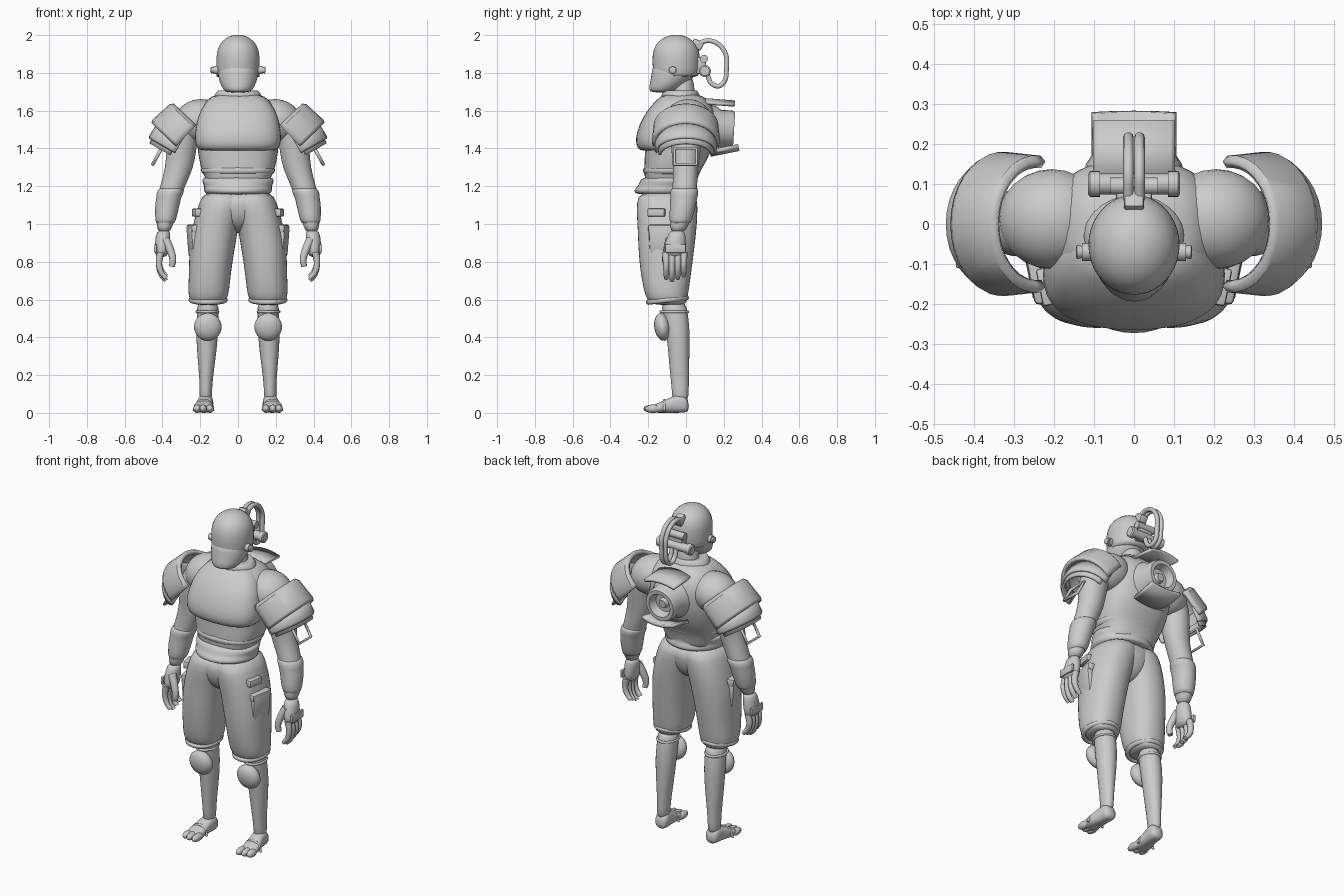
import bpy, bmesh, math
from mathutils import Vector, Matrix, Euler

if bpy.data.objects.get("Cube"):
    bpy.data.objects.remove(bpy.data.objects["Cube"])

grey = bpy.data.materials.new("plain grey")
grey.use_nodes = True
grey.diffuse_color = (.6, .6, .6, 1)
grey.node_tree.nodes["Principled BSDF"].inputs["Base Color"].default_value = (.6, .6, .6, 1)


def finish(name, bm, mirror=False, subdivide=0, thickness=0):
    """Turn a bmesh into a smooth shaded object, optionally mirrored to the other side."""
    bmesh.ops.recalc_face_normals(bm, faces=bm.faces)
    mesh = bpy.data.meshes.new(name)
    bm.to_mesh(mesh)
    bm.free()
    mesh.materials.append(grey)
    mesh.polygons.foreach_set("use_smooth", [True] * len(mesh.polygons))
    if not subdivide:
        mesh.set_sharp_from_angle(angle=math.radians(35))
    obj = bpy.data.objects.new(name, mesh)
    bpy.context.collection.objects.link(obj)
    if thickness:
        solid = obj.modifiers.new("Thickness", "SOLIDIFY")
        solid.thickness = thickness
        solid.offset = 0
    if subdivide:
        obj.modifiers.new("Smooth", "SUBSURF").levels = subdivide
        obj.modifiers["Smooth"].render_levels = subdivide
    if mirror:
        obj.modifiers.new("Mirror", "MIRROR").use_mirror_merge = False
    return obj


def loft(name, sections, mirror=False, subdivide=1, sides=20, power=1.0, matrix=None):
    """Skin oval rings given as (height, centre x, centre y, radius x, radius y)."""
    bm = bmesh.new()
    rings = []
    for height, cx, cy, rx, ry in sections:
        ring = []
        for i in range(sides):
            angle = math.tau * i / sides
            c, s = math.cos(angle), math.sin(angle)
            x = cx + rx * math.copysign(abs(c) ** power, c)
            y = cy + ry * math.copysign(abs(s) ** power, s)
            ring.append(bm.verts.new((x, y, height)))
        rings.append(ring)
    for low, high in zip(rings, rings[1:]):
        for i in range(sides):
            j = (i + 1) % sides
            bm.faces.new((low[i], low[j], high[j], high[i]))
    bm.faces.new(rings[0])
    bm.faces.new(rings[-1])
    if matrix:
        bm.transform(matrix)
    return finish(name, bm, mirror, subdivide)


def lathe(name, centre, direction, profile, mirror=False):
    """Revolve (distance, radius) pairs around an axis."""
    turn = Vector(direction).to_track_quat("Z", "Y").to_matrix().to_4x4()
    rings = [(d, 0, 0, r, r) for d, r in profile]
    return loft(name, rings, mirror, 0, 24, matrix=Matrix.Translation(centre) @ turn)


def ball(name, centre, radii, mirror=False, tilt=(0, 0, 0)):
    bm = bmesh.new()
    bmesh.ops.create_uvsphere(bm, u_segments=24, v_segments=14, radius=1)
    bm.transform(Matrix.LocRotScale(centre, Euler(tilt), radii))
    return finish(name, bm, mirror)


def box(name, centre, size, mirror=False, tilt=(0, 0, 0), bevel=.008):
    bm = bmesh.new()
    bmesh.ops.create_cube(bm, size=1)
    bm.transform(Matrix.LocRotScale(None, None, size))
    bmesh.ops.bevel(bm, geom=bm.edges[:], offset=bevel, segments=2, affect="EDGES", profile=.5)
    bm.transform(Matrix.LocRotScale(centre, Euler(tilt), None))
    return finish(name, bm, mirror)


def shell(name, base, axis, out, profile, half_angle, thickness=.014, mirror=False, widen=1.0):
    """Curved armour plate: (distance, radius) pairs swept part way round an axis."""
    axis, out, base = Vector(axis).normalized(), Vector(out).normalized(), Vector(base)
    across = axis.cross(out) * widen
    bm = bmesh.new()
    steps = 18
    rows = []
    for d, r in profile:
        angles = [math.radians(half_angle) * (2 * i / steps - 1) for i in range(steps + 1)]
        rows.append([bm.verts.new(base + axis * d + out * r * math.cos(a) + across * r * math.sin(a))
                     for a in angles])
    for low, high in zip(rows, rows[1:]):
        for i in range(steps):
            bm.faces.new((low[i], low[i + 1], high[i + 1], high[i]))
    return finish(name, bm, mirror, thickness=thickness)


def tube(name, points, radius, mirror=False, taper=1.0, closed=False):
    """Round tube through points, as a bezier or as a closed frame."""
    for side in ((1, -1) if mirror else (1,)):
        curve = bpy.data.curves.new(name, "CURVE")
        curve.dimensions = "3D"
        curve.bevel_depth = radius
        curve.bevel_resolution = 3
        curve.use_fill_caps = True
        curve.materials.append(grey)
        spline = curve.splines.new("POLY" if closed else "BEZIER")
        spline.use_cyclic_u = closed
        knots = spline.points if closed else spline.bezier_points
        knots.add(len(points) - 1)
        for i, (knot, (x, y, z)) in enumerate(zip(knots, points)):
            knot.co = (x * side, y, z, 1) if closed else (x * side, y, z)
            knot.radius = 1 + (taper - 1) * i / (len(points) - 1)
            if not closed:
                knot.handle_left_type = knot.handle_right_type = "AUTO"
        bpy.context.collection.objects.link(bpy.data.objects.new(name, curve))


# Head, helmet and neck
loft("face_mask", [(1.695, 0, -.125, .06, .06), (1.71, 0, -.12, .078, .078), (1.75, 0, -.085, .1, .107),
                   (1.8, 0, -.062, .11, .12), (1.86, 0, -.06, .109, .118)])
loft("helmet", [(1.775, 0, -.05, .106, .112), (1.79, 0, -.052, .113, .124), (1.86, 0, -.052, .117, .128),
                (1.92, 0, -.052, .114, .126), (1.97, 0, -.052, .088, .097), (1.998, 0, -.052, .04, .045),
                (2.001, 0, -.052, .01, .01)])
loft("neck", [(1.62, 0, -.01, .08, .07), (1.7, 0, -.015, .065, .06), (1.8, 0, -.02, .065, .06)])
lathe("ear_knob", (.1, -.07, 1.815), (1, 0, 0), [(0, .022), (.03, .022), (.03, .015), (.042, .018), (.045, .012)], True)

# Breathing gear behind the head
lathe("air_canister", (-.115, .1, 1.81), (1, 0, 0),
      [(0, .025), (.005, .032), (.03, .032), (.03, .026), (.2, .026), (.2, .032), (.225, .032), (.23, .025)])
lathe("small_canister", (-.06, .095, 1.875), (1, 0, 0), [(0, .021), (.12, .021)])
box("canister_mount", (0, .07, 1.84), (.09, .07, .09))
box("hose_socket", (0, .06, 1.95), (.05, .06, .045), tilt=(-.5, 0, 0))
tube("air_hose", [(.014, .06, 1.955), (.014, .13, 1.97), (.014, .2, 1.92), (.014, .215, 1.83),
                  (.014, .185, 1.735), (.014, .14, 1.74), (.014, .11, 1.8)], .013, True)

# Torso, chest armour and collar
loft("torso", [(1.14, 0, -.08, .15, .13), (1.22, 0, -.08, .165, .135), (1.28, 0, -.075, .192, .15),
               (1.33, 0, -.055, .207, .165), (1.42, 0, -.035, .22, .185), (1.52, 0, -.025, .22, .192),
               (1.6, 0, -.015, .212, .175), (1.655, 0, -.015, .172, .135), (1.695, 0, -.022, .115, .088)], power=.78)
loft("chest_plate", [(1.385, 0, -.13, .195, .105), (1.4, 0, -.13, .222, .13), (1.45, 0, -.13, .234, .142),
                     (1.53, 0, -.115, .224, .134), (1.61, 0, -.09, .2, .112), (1.66, 0, -.07, .155, .082),
                     (1.69, 0, -.06, .12, .06)], power=.83)
loft("vest_hem", [(1.255, 0, -.075, .178, .14), (1.27, 0, -.075, .196, .153), (1.29, 0, -.075, .2, .156),
                  (1.31, 0, -.07, .195, .15)], power=.85)
loft("collar", [(1.65, 0, -.025, .15, .115), (1.69, 0, -.03, .12, .1), (1.712, 0, -.03, .108, .09),
                (1.7, 0, -.03, .09, .075)])
ball("shoulder", (.205, .012, 1.545), (.135, .125, .115), True, (0, .25, 0))

# Back thruster with guard plates
lathe("thruster", (0, .09, 1.51), (0, 1, -.06),
      [(0, .13), (.06, .12), (.09, .1), (.15, .1), (.165, .092), (.165, .07), (.12, .055), (.12, .03), (.14, .022)])
shell("upper_guard", (0, .07, 1.365), (0, 1, -.05), (0, .05, 1), [(0, .295), (.175, .29)], 20, .016)
shell("lower_guard", (0, .07, 1.66), (0, 1, .2), (0, .2, -1), [(0, .3), (.155, .3)], 20, .02)

# Waist and trousers
loft("belt", [(1.155, 0, -.1, .165, .155), (1.165, 0, -.105, .178, .17), (1.185, 0, -.105, .185, .172),
              (1.2, 0, -.1, .18, .155), (1.22, 0, -.095, .192, .155), (1.24, 0, -.09, .192, .148),
              (1.25, 0, -.085, .175, .13)])
loft("trouser_hips", [(.95, 0, -.1, .03, .05), (.98, 0, -.1, .07, .11), (1.03, 0, -.1, .12, .146),
                      (1.1, 0, -.1, .17, .16), (1.18, 0, -.095, .178, .155)], power=.85)
loft("trouser_leg", [(.57, .16, -.085, .065, .075), (.585, .16, -.095, .088, .098), (.605, .158, -.1, .1, .108),
                     (.635, .156, -.104, .11, .118), (.75, .148, -.107, .112, .137), (.87, .138, -.104, .122, .15),
                     (.97, .122, -.1, .122, .157), (1.04, .104, -.1, .125, .162), (1.11, .08, -.1, .128, .163),
                     (1.18, .06, -.097, .118, .152)], True, power=.88)
tube("trouser_cuff", [(.158 + .09 * math.cos(a), -.098 + .1 * math.sin(a), .598 + .012 * math.sin(a))
                      for a in [math.tau * i / 20 for i in range(20)]], .014, True, closed=True)
box("thigh_pocket", (.238, -.13, .905), (.04, .13, .16), True, (0, .08, -.2), .016)
box("pocket_flap", (.237, -.13, .975), (.046, .14, .045), True, (0, .12, -.2), .012)
box("hip_pouch", (.212, -.155, 1.06), (.05, .095, .042), True, (0, 0, -.2))

# Lower legs, knee pads and feet
loft("shin", [(.05, .172, -.03, .036, .044), (.13, .17, -.03, .032, .045), (.22, .168, -.035, .04, .052),
              (.34, .165, -.038, .054, .057), (.45, .163, -.045, .06, .065), (.52, .16, -.055, .056, .066),
              (.6, .16, -.07, .06, .07)], True)
ball("knee_pad", (.16, -.125, .455), (.073, .043, .074), True, (.15, 0, 0))
tube("knee_strap", [(.162 + .056 * math.cos(a), -.062 + .072 * math.sin(a), .535)
                    for a in [math.tau * i / 16 for i in range(16)]], .007, True, closed=True)
stand = Matrix.Rotation(math.radians(90), 4, "X")
loft("foot", [(-.016, .17, .035, .03, .028), (.01, .17, .05, .042, .05), (.05, .172, .05, .04, .05),
              (.1, .18, .036, .046, .036), (.15, .183, .026, .052, .026), (.18, .183, .02, .045, .018)],
     True, power=.8, matrix=stand)
for i, (x, length) in enumerate([(.148, .05), (.185, .047), (.216, .04)]):
    ball("toe_%d" % (i + 1), (x, -.175, .022), (.021, length, .022), True)
tube("sandal_strap", [(.13, -.115, .01), (.145, -.115, .052), (.185, -.115, .066), (.22, -.115, .047),
                      (.234, -.115, .01)], .007, True)

# Arms and bracers
loft("arm", [(1.6, .25, .005, .07, .08), (1.5, .285, .005, .085, .09), (1.4, .3, 0, .08, .08),
             (1.3, .308, -.002, .076, .066), (1.2, .348, -.005, .066, .066), (1.1, .375, -.015, .06, .064),
             (1.02, .385, -.03, .048, .054), (.95, .392, -.045, .036, .042)], True)
loft("bracer", [(1, .386, -.03, .045, .05), (1.01, .384, -.03, .055, .06), (1.1, .375, -.016, .066, .07),
                (1.14, .366, -.012, .066, .072), (1.15, .364, -.01, .071, .075), (1.18, .355, -.008, .072, .075),
                (1.195, .35, -.006, .062, .065)], True)

# Hands
loft("palm", [(.97, .392, -.045, .035, .04), (.93, .398, -.052, .04, .05), (.87, .402, -.058, .04, .06),
              (.82, .407, -.06, .03, .055)], True)
for i in range(4):
    y = -.105 + .031 * i
    tip = .7 + .012 * abs(i - 1)
    tube("finger_%d" % (i + 1), [(.41, y, .85), (.418, y, .79), (.405, y, tip + .03), (.38, y, tip)], .02, True, .6)
tube("thumb", [(.385, -.085, .92), (.358, -.1, .86), (.345, -.108, .81), (.35, -.105, .775)], .024, True, .65)
box("hand_guard", (.437, -.055, .87), (.016, .11, .045), True, bevel=.005)

# Layered shoulder armour with hanging frame
shell("upper_pauldron", (.237, 0, 1.53), (.69, 0, -.72), (.72, 0, .69),
      [(0, .14), (.015, .152), (.13, .16), (.145, .154)], 96, .022, True, 1.06)
shell("middle_pauldron", (.29, 0, 1.475), (.5, 0, -.87), (.87, 0, .5),
      [(.02, .142), (.095, .144), (.105, .138)], 95, .016, True, 1.1)
shell("lower_pauldron", (.29, 0, 1.475), (.5, 0, -.87), (.87, 0, .5),
      [(.08, .13), (.13, .125)], 88, .014, True, 1.1)
tube("hanging_frame", [(.405, -.06, 1.4), (.405, .055, 1.4), (.452, .055, 1.315), (.452, -.06, 1.315)],
     .009, True, closed=True)
